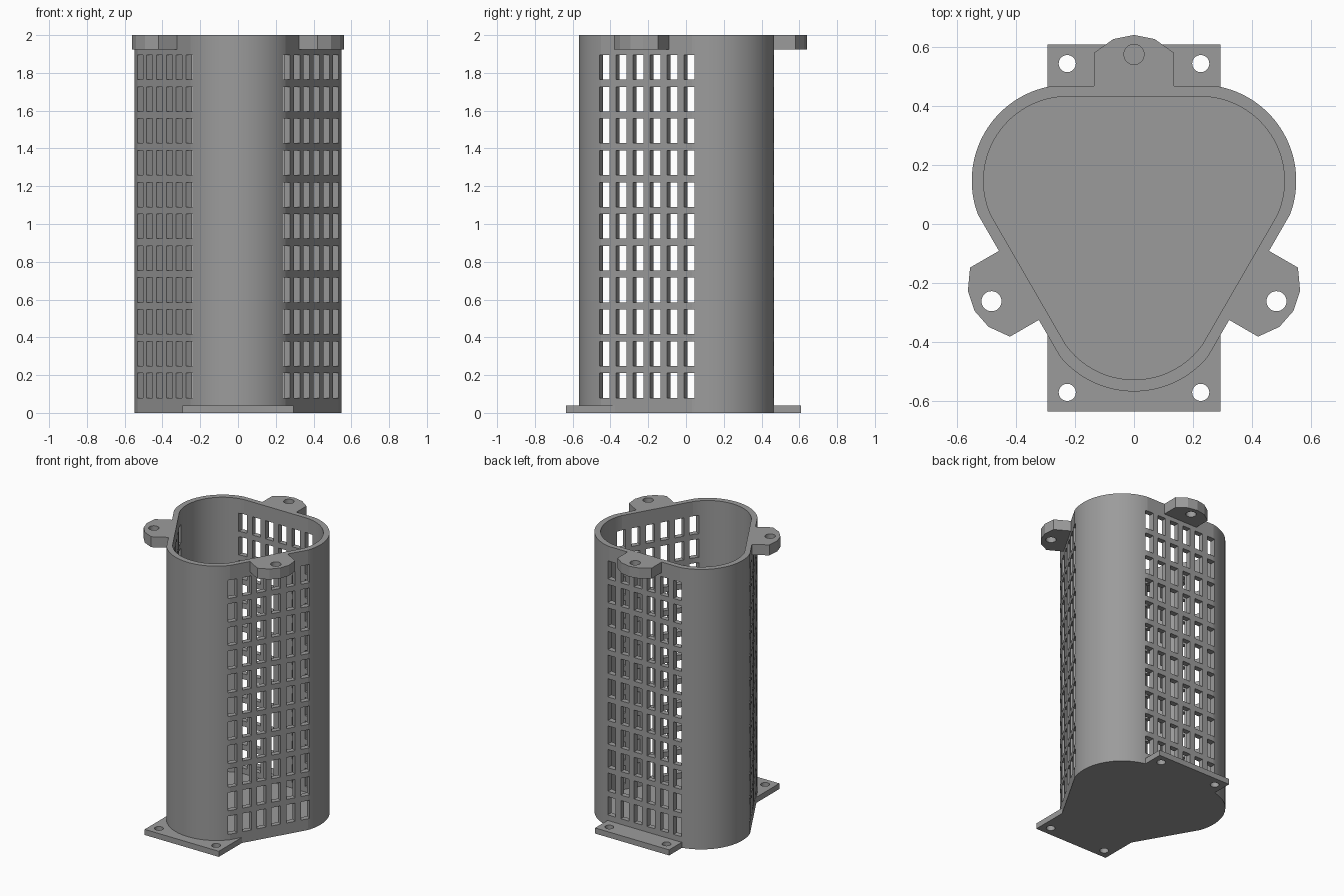
import bpy, bmesh, math
from mathutils import Matrix, Vector

if "Cube" in bpy.data.objects:
    bpy.data.objects.remove(bpy.data.objects["Cube"])

CY = 0.017            # y of the three-fold axis
C = 0.259             # distance from the axis to each corner arc centre
FLAT_OUT, FLAT_IN = 0.450, 0.413
R_OUT, R_IN = 0.325, 0.285
H, FLOOR = 2.0, 0.04

grey = bpy.data.materials.new("grey plastic")
grey.diffuse_color = (0.33, 0.33, 0.33, 1)
grey.use_nodes = True
grey.node_tree.nodes["Principled BSDF"].inputs["Base Color"].default_value = grey.diffuse_color


def make_object(name, bm):
    bmesh.ops.recalc_face_normals(bm, faces=bm.faces)
    me = bpy.data.meshes.new(name)
    bm.to_mesh(me)
    bm.free()
    ob = bpy.data.objects.new(name, me)
    bpy.context.collection.objects.link(ob)
    me.materials.append(grey)
    return ob


def prism(bm, pts, z0, z1):
    lo = [bm.verts.new((x, y, z0)) for x, y in pts]
    hi = [bm.verts.new((x, y, z1)) for x, y in pts]
    bm.faces.new(lo[::-1])
    bm.faces.new(hi)
    n = len(pts)
    for i in range(n):
        j = (i + 1) % n
        bm.faces.new((lo[i], lo[j], hi[j], hi[i]))


def cut(ob, bm):
    """Subtract a cutter mesh and bake the result."""
    cutter = make_object("cutter", bm)
    cutter.hide_render = True
    mod = ob.modifiers.new("cut", 'BOOLEAN')
    mod.operation, mod.solver, mod.object = 'DIFFERENCE', 'EXACT', cutter
    dg = bpy.context.evaluated_depsgraph_get()
    dg.update()
    me = bpy.data.meshes.new_from_object(ob.evaluated_get(dg))
    ob.modifiers.clear()
    ob.data = me
    bpy.data.objects.remove(cutter)


def smooth(ob, degrees):
    bpy.ops.object.select_all(action='DESELECT')
    ob.select_set(True)
    bpy.context.view_layer.objects.active = ob
    bpy.ops.object.shade_smooth_by_angle(angle=math.radians(degrees))


def circle(x, y, r, n=32):
    return [(x + r * math.cos(2 * math.pi * i / n),
             y + r * math.sin(2 * math.pi * i / n)) for i in range(n)]


def rounded_triangle(r, flat, n=32):
    """Three corner arcs, each trimmed where the flat sides cut them."""
    half = math.radians(60) - math.acos((flat - C / 2) / r)
    pts = []
    for corner in (-90, 30, 150):
        a = math.radians(corner)
        for i in range(n + 1):
            t = a - half + 2 * half * i / n
            pts.append((C * math.cos(a) + r * math.cos(t),
                        CY + C * math.sin(a) + r * math.sin(t)))
    return pts


def turned(pts, degrees):
    """Rotate points, given relative to the axis, about it."""
    m = Matrix.Rotation(math.radians(degrees), 2)
    out = [m @ Vector(p) for p in pts]
    return [(p.x, p.y + CY) for p in out]


# Open-topped container with a floor
bm = bmesh.new()
outer = rounded_triangle(R_OUT, FLAT_OUT)
inner = rounded_triangle(R_IN, FLAT_IN)
rings = [[bm.verts.new((x, y, z)) for x, y in pts]
         for pts, z in ((outer, 0), (outer, H), (inner, H), (inner, FLOOR))]
for a, b in zip(rings, rings[1:]):
    for i in range(len(a)):
        j = (i + 1) % len(a)
        bm.faces.new((a[i], a[j], b[j], b[i]))
bm.faces.new(rings[0][::-1])
bm.faces.new(rings[-1])
container = make_object("container", bm)

# Grid of windows through each of the three flat sides
bm = bmesh.new()
for side in (0, 120, 240):
    for col in range(6):
        t = (col - 2.5) * 0.104
        w = 0.0315
        box = turned([(t - w, 0.37), (t + w, 0.37), (t + w, 0.5), (t - w, 0.5)], side)
        for row in range(11):
            z = 0.08 + row * 0.1685
            prism(bm, box, z, z + 0.13)
cut(container, bm)
smooth(container, 6)

# Mounting tabs at the rim, one on each side
tab = [(-0.135, FLAT_OUT), (0.135, FLAT_OUT), (0.135, 0.563), (0.07, 0.609),
       (0, 0.623), (-0.07, 0.609), (-0.135, 0.563)]
for name, side in (("back_tab", 0), ("left_tab", 120), ("right_tab", 240)):
    bm = bmesh.new()
    prism(bm, turned(tab, side), 1.925, H)
    ob = make_object(name, bm)
    bm = bmesh.new()
    prism(bm, turned(circle(0, 0.557, 0.034), side), 1.8, 2.1)
    cut(ob, bm)
    smooth(ob, 15)

# Foot flanges with two screw holes each
for name, y0, y1, hole_y in (("front_flange", -0.635, -0.37, -0.57),
                             ("back_flange", 0.44, 0.608, 0.543)):
    bm = bmesh.new()
    prism(bm, [(-0.293, y0), (0.293, y0), (0.293, y1), (-0.293, y1)], 0, FLOOR)
    ob = make_object(name, bm)
    bm = bmesh.new()
    for s in (-1, 1):
        prism(bm, circle(s * 0.226, hole_y, 0.029), -0.1, 0.1)
    cut(ob, bm)
    smooth(ob, 15)
